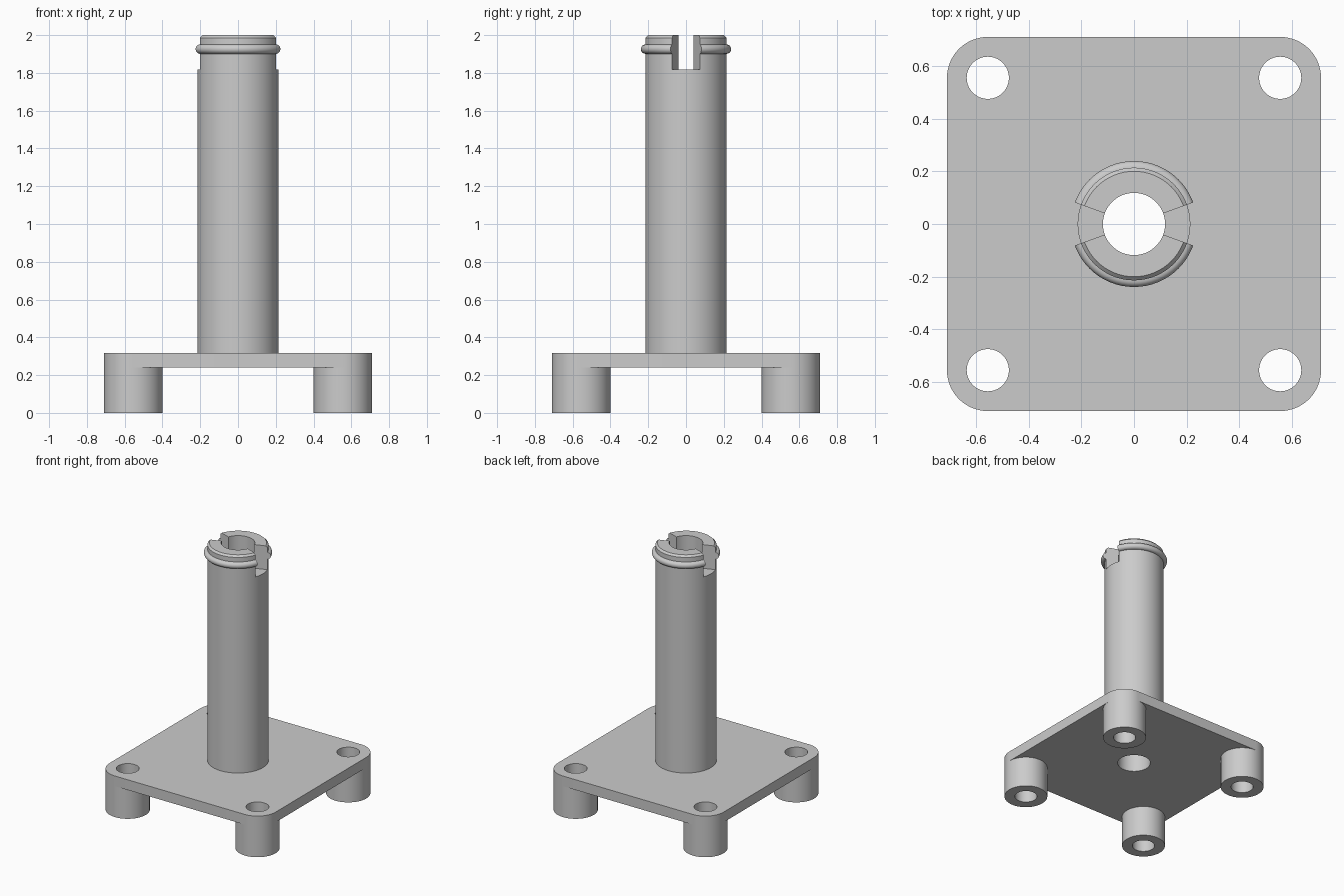
import bpy, bmesh, math
from math import sin, cos, radians

if "Cube" in bpy.data.objects:
    bpy.data.objects.remove(bpy.data.objects["Cube"])

SEG = 64
grey = bpy.data.materials.new("plain_grey")
grey.diffuse_color = (0.6, 0.6, 0.6, 1)
grey.use_nodes = True
grey.node_tree.nodes["Principled BSDF"].inputs["Base Color"].default_value = grey.diffuse_color


def make_object(name, bm):
    bmesh.ops.recalc_face_normals(bm, faces=bm.faces[:])
    mesh = bpy.data.meshes.new(name)
    bm.to_mesh(mesh)
    bm.free()
    mesh.materials.append(grey)
    ob = bpy.data.objects.new(name, mesh)
    bpy.context.collection.objects.link(ob)
    return ob


def lathe(name, profile, x=0, y=0):
    """Revolve a closed (radius, z) profile around a vertical axis."""
    bm = bmesh.new()
    rings = []
    for i in range(SEG):
        a = 2 * math.pi * i / SEG
        rings.append([bm.verts.new((x + r * cos(a), y + r * sin(a), z)) for r, z in profile])
    n = len(profile)
    for i in range(SEG):
        p, q = rings[i], rings[(i + 1) % SEG]
        for j in range(n):
            k = (j + 1) % n
            bm.faces.new((p[j], q[j], q[k], p[k]))
    return make_object(name, bm)


def add_prism(bm, outline, z0, z1):
    """Extrude a flat outline between two heights."""
    low = [bm.verts.new((x, y, z0)) for x, y in outline]
    high = [bm.verts.new((x, y, z1)) for x, y in outline]
    bm.faces.new(low[::-1])
    bm.faces.new(high)
    n = len(outline)
    for i in range(n):
        j = (i + 1) % n
        bm.faces.new((low[i], low[j], high[j], high[i]))


def circle(x, y, r):
    return [(x + r * cos(2 * math.pi * i / SEG), y + r * sin(2 * math.pi * i / SEG))
            for i in range(SEG)]


def cut(ob, cutter):
    mod = ob.modifiers.new("cut", 'BOOLEAN')
    mod.operation, mod.solver, mod.object = 'DIFFERENCE', 'EXACT', cutter
    bpy.context.view_layer.objects.active = ob
    bpy.ops.object.modifier_apply(modifier=mod.name)
    bpy.data.objects.remove(cutter)


HALF, CORNER, FOOT = 0.71, 0.155, 0.555
PLATE_LOW, PLATE_TOP = 0.239, 0.318
BORE, SHAFT, HOLE = 0.118, 0.214, 0.08
corners = [(1, 1), (-1, 1), (-1, -1), (1, -1)]

# Base plate with rounded corners
outline = []
for c, (sx, sy) in enumerate(corners):
    for i in range(17):
        a = radians(90 * c + 90 * i / 16)
        outline.append((sx * FOOT + CORNER * cos(a), sy * FOOT + CORNER * sin(a)))
bm = bmesh.new()
add_prism(bm, outline, PLATE_LOW, PLATE_TOP)
plate = make_object("base_plate", bm)

# Screw holes and central bore through the plate
bm = bmesh.new()
add_prism(bm, circle(0, 0, BORE), 0.1, 0.5)
for sx, sy in corners:
    add_prism(bm, circle(sx * FOOT, sy * FOOT, HOLE), 0.1, 0.5)
cut(plate, make_object("plate_hole_cutter", bm))

# Hollow feet under each corner
feet = [lathe("foot", [(HOLE, 0), (CORNER, 0), (CORNER, PLATE_LOW), (HOLE, PLATE_LOW)],
              sx * FOOT, sy * FOOT) for sx, sy in corners]

# Hollow column with a rounded bead and a chamfered rim
bead = [(SHAFT + 0.025 * cos(radians(t)), 1.926 + 0.025 * sin(radians(t)))
        for t in range(-90, 91, 15)]
column = lathe("column", [(BORE, PLATE_TOP), (SHAFT, PLATE_TOP)] + bead
               + [(SHAFT, 1.986), (0.2, 2.0), (BORE, 2.0)])

# Wedge slots on both sides of the column top
bm = bmesh.new()
for s in (1, -1):
    t = math.tan(radians(20))
    add_prism(bm, [(s * x, s * y) for x, y in
                   [(0.05, -0.05 * t), (0.4, -0.4 * t), (0.4, 0.4 * t), (0.05, 0.05 * t)]],
              1.817, 2.1)
cut(column, make_object("slot_cutter", bm))

# Smooth round walls, keep edges sharp
bpy.ops.object.select_all(action='DESELECT')
for ob in [plate, column] + feet:
    ob.select_set(True)
bpy.context.view_layer.objects.active = column
bpy.ops.object.shade_smooth_by_angle(angle=radians(30))
